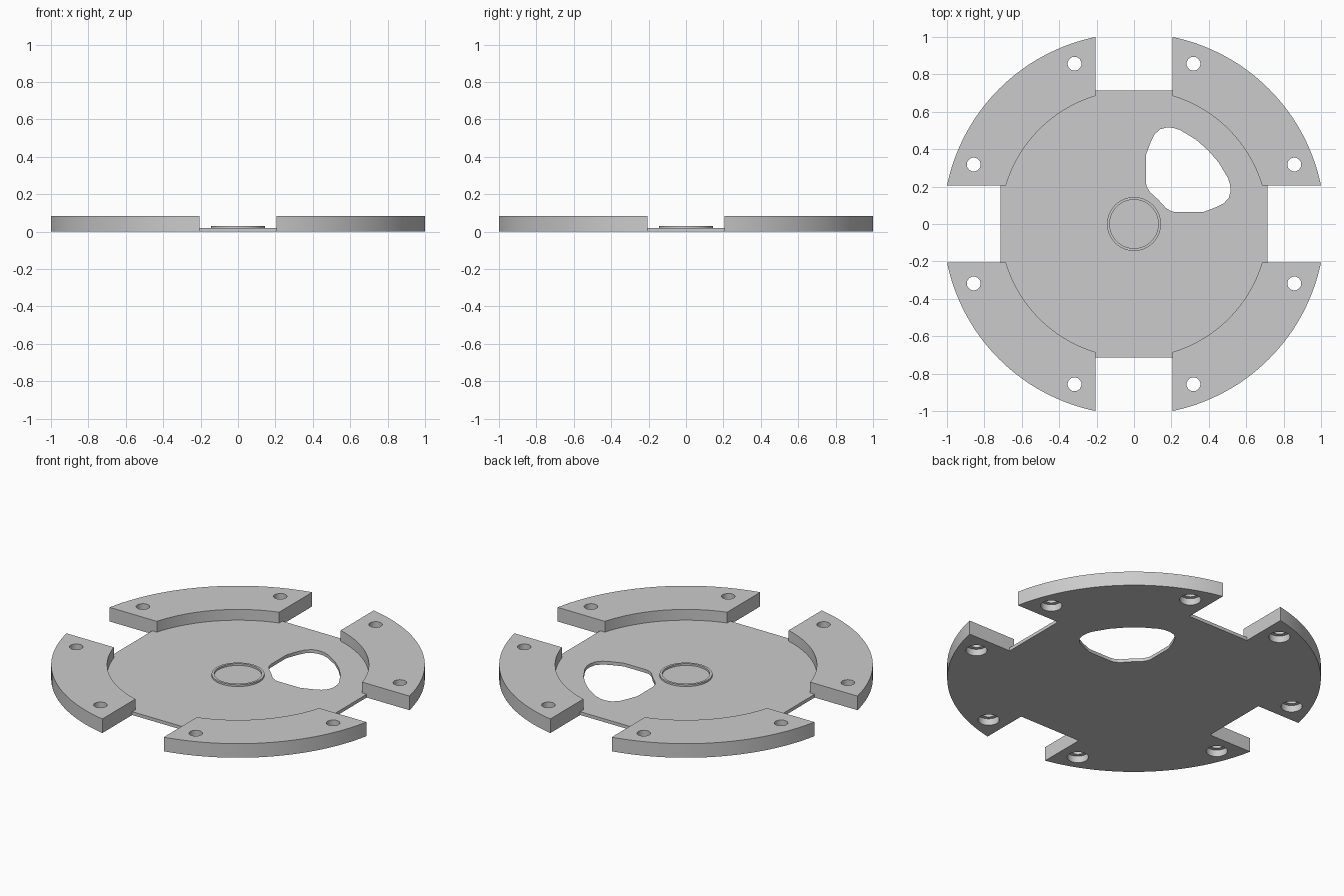
import bpy, bmesh, math
from mathutils import Matrix

if "Cube" in bpy.data.objects:
    bpy.data.objects.remove(bpy.data.objects["Cube"])

HEIGHT, FLOOR = 0.085, 0.02      # rim height and floor thickness
SLOT, SLOT_END = 0.205, 0.715    # half width and inner end of the notches
OUTER, INNER = math.hypot(1, SLOT), 0.715

grey = bpy.data.materials.new("grey")
grey.use_nodes = True
grey.diffuse_color = (0.6, 0.6, 0.6, 1)
grey.node_tree.nodes["Principled BSDF"].inputs["Base Color"].default_value = (0.6, 0.6, 0.6, 1)


def prism(bm, pts, z0, z1):
    """Extrude a counter-clockwise outline from z0 to z1."""
    low = [bm.verts.new((x, y, z0)) for x, y in pts]
    high = [bm.verts.new((x, y, z1)) for x, y in pts]
    bm.faces.new(low[::-1])
    bm.faces.new(high)
    n = len(pts)
    for i in range(n):
        j = (i + 1) % n
        bm.faces.new((low[i], low[j], high[j], high[i]))


def lathe(bm, profile, steps, centre=(0, 0), closed=False):
    """Spin an (r, z) profile round a vertical axis."""
    rings = [[bm.verts.new((centre[0] + r * math.cos(2 * math.pi * k / steps),
                            centre[1] + r * math.sin(2 * math.pi * k / steps), z))
              for k in range(steps)] for r, z in profile]
    pairs = list(zip(rings, rings[1:]))
    if closed:
        pairs.append((rings[-1], rings[0]))
    else:
        bm.faces.new(rings[0][::-1])
        bm.faces.new(rings[-1])
    for a, b in pairs:
        for k in range(steps):
            m = (k + 1) % steps
            bm.faces.new((a[k], a[m], b[m], b[k]))


def make(name, bm):
    bmesh.ops.recalc_face_normals(bm, faces=bm.faces)
    mesh = bpy.data.meshes.new(name)
    bm.to_mesh(mesh)
    bm.free()
    ob = bpy.data.objects.new(name, mesh)
    bpy.context.collection.objects.link(ob)
    mesh.materials.append(grey)
    return ob


def notched_circle(radius, end, steps=32):
    """Four arcs joined by straight slots whose ends lie at the given distance."""
    a0 = math.asin(SLOT / radius)
    quarter = [(end, SLOT)] if abs(end - radius * math.cos(a0)) > 1e-5 else []
    for k in range(steps + 1):
        a = a0 + (math.pi / 2 - 2 * a0) * k / steps
        quarter.append((radius * math.cos(a), radius * math.sin(a)))
    quarter.append((SLOT, end))
    pts = []
    for _ in range(4):
        pts += quarter
        quarter = [(-y, x) for x, y in quarter]
    return pts


# Disc body with four edge notches
bm = bmesh.new()
prism(bm, notched_circle(OUTER, SLOT_END), 0, HEIGHT)
body = make("notched_disc", bm)

# Shallow round pocket, open to the notches
bm = bmesh.new()
prism(bm, notched_circle(INNER, 0.78), FLOOR, HEIGHT + 0.1)

# Rounded window, mirrored across its diagonal
half = [(.13, .13), (.086, .17), (.068, .2), (.064, .22), (.064, .37), (.09, .44),
        (.11, .48), (.14, .507), (.175, .516), (.21, .514), (.245, .503), (.33, .452), (.395, .395)]
window = half + [(y, x) for x, y in half[-2:0:-1]]
bm_window = bmesh.new()
prism(bm_window, window[::-1], -0.1, 0.1)

# Screw holes, counterbored from below
bm_holes = bmesh.new()
for sx in (-1, 1):
    for sy in (-1, 1):
        for x, y in ((0.318, 0.857), (0.857, 0.318)):
            lathe(bm_holes, [(0.058, -0.1), (0.058, 0.04), (0.037, 0.04), (0.037, 0.2)],
                  32, (sx * x, sy * y))

cutters = [make("pocket_cutter", bm), make("window_cutter", bm_window), make("hole_cutter", bm_holes)]
for cutter in cutters:
    cutter.hide_render = True
    mod = body.modifiers.new(cutter.name, 'BOOLEAN')
    mod.operation, mod.solver, mod.object = 'DIFFERENCE', 'EXACT', cutter

# Apply the cuts, then drop the cutters
bpy.context.view_layer.update()
cut = bpy.data.meshes.new_from_object(body.evaluated_get(bpy.context.evaluated_depsgraph_get()))
body.modifiers.clear()
body.data = cut
for cutter in cutters:
    bpy.data.objects.remove(cutter)

# Thin raised ring in the centre
bm = bmesh.new()
lathe(bm, [(0.13, 0.012), (0.144, 0.012), (0.144, 0.031), (0.13, 0.031)], 64, closed=True)
ring = make("centre_ring", bm)

# Smooth the curved walls, keep edges sharp
bpy.ops.object.select_all(action='DESELECT')
for ob in (body, ring):
    ob.select_set(True)
bpy.context.view_layer.objects.active = body
bpy.ops.object.shade_smooth_by_angle(angle=math.radians(30))
